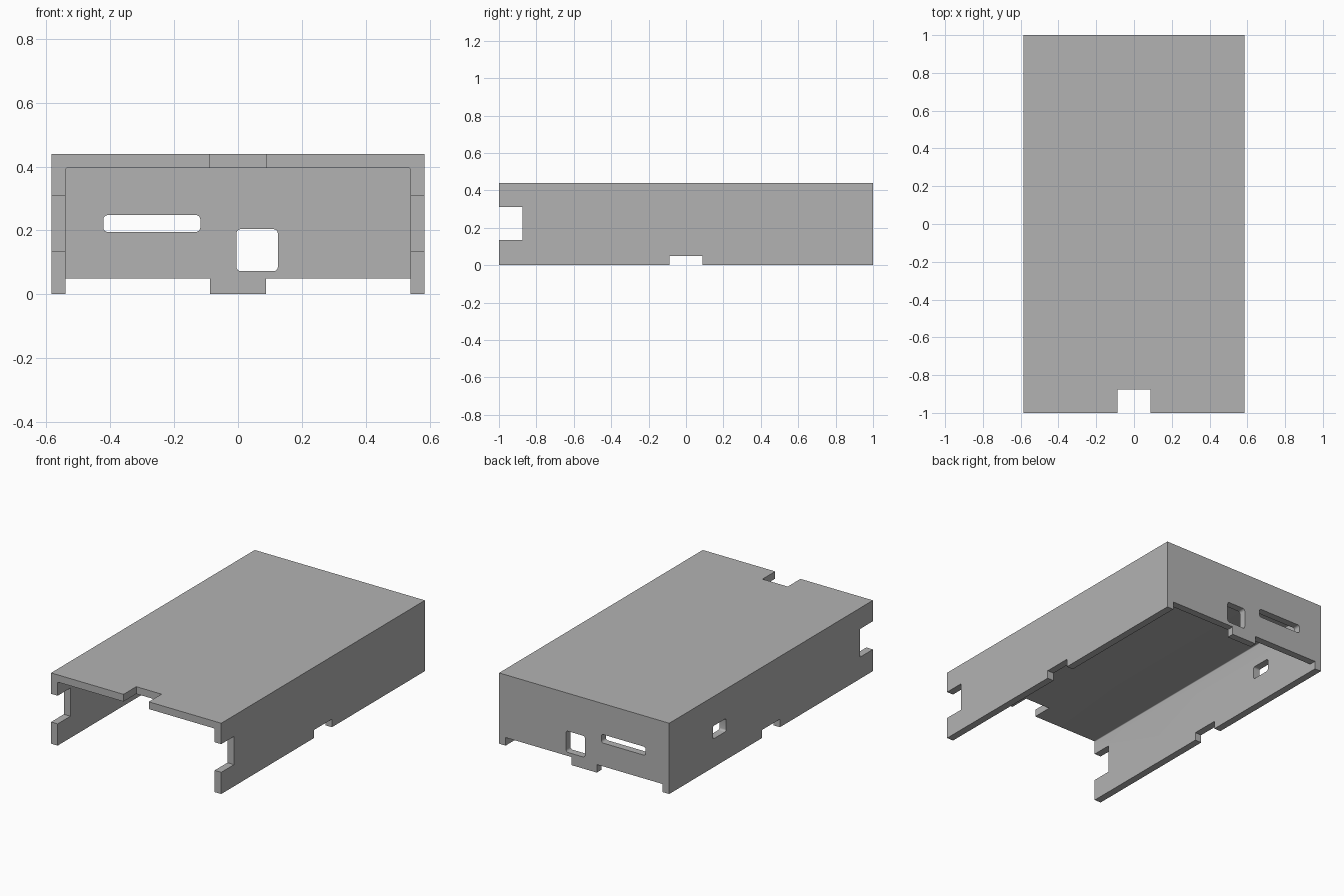
import bpy
import bmesh
from mathutils import Vector

default = bpy.data.objects.get("Cube")
if default:
    bpy.data.objects.remove(default, do_unlink=True)

HX, HY, H = 0.585, 1.0, 0.44   # half width, half length, height
WALL = 0.045
TAB = 0.087                    # half width of every notch and tab
STEP = 0.05                    # height of the bottom notches
BIG = 0.1                      # overshoot of cutters past the surface


def block(name, low, high, radius=0.0, axis=0):
    """Box between two corners; edges along the axis may be rounded."""
    low, high = Vector(low), Vector(high)
    bm = bmesh.new()
    bmesh.ops.create_cube(bm, size=1)
    for v in bm.verts:
        v.co = Vector((v.co[i] * (high[i] - low[i]) + (low[i] + high[i]) / 2
                       for i in range(3)))
    if radius:
        edges = [e for e in bm.edges
                 if abs((e.verts[0].co - e.verts[1].co).normalized()[axis]) > 0.9]
        bmesh.ops.bevel(bm, geom=edges, offset=radius, segments=4,
                        profile=0.5, affect='EDGES')
    mesh = bpy.data.meshes.new(name)
    bm.to_mesh(mesh)
    bm.free()
    obj = bpy.data.objects.new(name, mesh)
    bpy.context.collection.objects.link(obj)
    return obj


# Enclosure cover, open at the front and underneath
cover = block("enclosure_cover", (-HX, -HY, 0), (HX, HY, H))
IX = HX - WALL
cutters = [
    block("inner_space", (-IX, -HY - BIG, -BIG), (IX, HY - WALL, H - WALL),
          0.005, axis=1),
    # Front notch in the top panel and front notches through both sides
    block("top_notch", (-TAB, -HY - BIG, H - 2 * WALL), (TAB, -0.875, H + BIG)),
    block("side_notch", (-HX - BIG, -HY - BIG, 0.135), (HX + BIG, -0.875, 0.31)),
    # Bottom notches through both sides
    block("bottom_notch", (-HX - BIG, -TAB, -BIG), (HX + BIG, TAB, STEP)),
    # Port openings in the back panel
    block("slot_port", (-0.422, HY - BIG, 0.195), (-0.118, HY + BIG, 0.248),
          0.014, axis=1),
    block("square_port", (-0.005, HY - BIG, 0.072), (0.125, HY + BIG, 0.204),
          0.014, axis=1),
    # Port opening in one side panel
    block("side_port", (-HX - BIG, 0.442, 0.177), (-HX + BIG, 0.572, 0.257),
          0.012, axis=0),
]
# Recesses under the back panel on both sides of the central tab
for name, low, high in (("left_recess", TAB, IX), ("right_recess", -IX, -TAB)):
    cutters.append(block(name, (low, HY - BIG, -BIG), (high, HY + BIG, STEP)))

for cutter in cutters:
    cutter.hide_render = True
    mod = cover.modifiers.new(cutter.name, 'BOOLEAN')
    mod.operation = 'DIFFERENCE'
    mod.solver = 'EXACT'
    mod.object = cutter

# Bake the cuts and remove the cutters
bpy.context.view_layer.update()
graph = bpy.context.evaluated_depsgraph_get()
cut_mesh = bpy.data.meshes.new_from_object(cover.evaluated_get(graph))
cover.modifiers.clear()
cover.data = cut_mesh
for cutter in cutters:
    bpy.data.objects.remove(cutter, do_unlink=True)

# Plain grey plastic
GREY = (0.45, 0.45, 0.45, 1)
mat = bpy.data.materials.new("grey_plastic")
mat.use_nodes = True
mat.diffuse_color = GREY
mat.node_tree.nodes["Principled BSDF"].inputs["Base Color"].default_value = GREY
cover.data.materials.clear()
cover.data.materials.append(mat)

# Smooth only the small rounded corners
bpy.context.view_layer.objects.active = cover
cover.select_set(True)
bpy.ops.object.shade_smooth_by_angle(angle=0.6)
